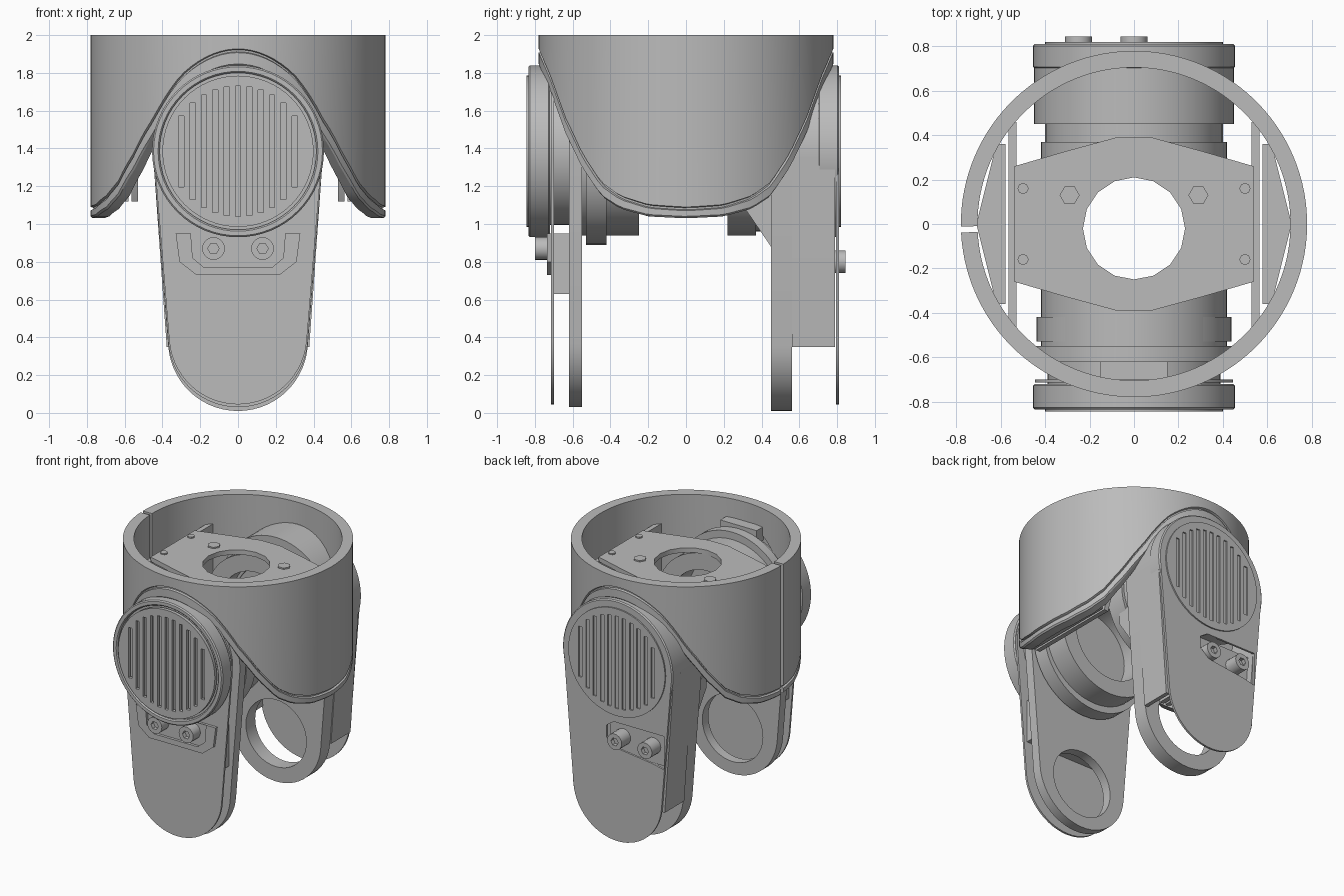
import bpy, bmesh, math
from mathutils import Matrix

if "Cube" in bpy.data.objects:
    bpy.data.objects.remove(bpy.data.objects["Cube"])

grey = bpy.data.materials.new("plain_grey")
grey.diffuse_color = (0.5, 0.5, 0.5, 1)
grey.use_nodes = True
grey.node_tree.nodes["Principled BSDF"].inputs["Base Color"].default_value = grey.diffuse_color

# local (x, y, depth) -> world for extrusions along each axis
AXES = {
    "x": Matrix(((0, 0, 1, 0), (1, 0, 0, 0), (0, 1, 0, 0), (0, 0, 0, 1))),
    "y": Matrix(((1, 0, 0, 0), (0, 0, -1, 0), (0, 1, 0, 0), (0, 0, 0, 1))),
    "z": Matrix.Identity(4),
}


def finish(name, mesh):
    mesh.materials.clear()
    mesh.materials.append(grey)
    ob = bpy.data.objects.new(name, mesh)
    bpy.context.collection.objects.link(ob)
    bpy.ops.object.select_all(action="DESELECT")
    ob.select_set(True)
    bpy.context.view_layer.objects.active = ob
    bpy.ops.object.shade_smooth_by_angle(angle=math.radians(30))
    return ob


def prism(name, loops, lo, hi, axis="y", bevel=0.0):
    """Extrude a flat outline (first loop) with holes (other loops) from lo to hi."""
    cu = bpy.data.curves.new(name, "CURVE")
    cu.dimensions = "2D"
    cu.fill_mode = "BOTH"
    cu.extrude = (hi - lo) / 2 - bevel
    cu.bevel_depth = bevel
    cu.bevel_resolution = 0
    cu.offset = -bevel
    for loop in loops:
        sp = cu.splines.new("POLY")
        sp.points.add(len(loop) - 1)
        for p, (a, b) in zip(sp.points, loop):
            p.co = (a, b, 0, 1)
        sp.use_cyclic_u = True
    tmp = bpy.data.objects.new("tmp", cu)
    bpy.context.collection.objects.link(tmp)
    mesh = bpy.data.meshes.new_from_object(
        tmp.evaluated_get(bpy.context.evaluated_depsgraph_get()))
    bpy.data.objects.remove(tmp)
    shift = {"x": (1, 0, 0), "y": (0, 1, 0), "z": (0, 0, 1)}[axis]
    mid = (lo + hi) / 2
    mesh.transform(Matrix.Translation([s * mid for s in shift]) @ AXES[axis])
    bm = bmesh.new()
    bm.from_mesh(mesh)
    bmesh.ops.remove_doubles(bm, verts=bm.verts, dist=1e-5)
    bmesh.ops.recalc_face_normals(bm, faces=bm.faces)
    bm.to_mesh(mesh)
    bm.free()
    mesh.name = name
    return finish(name, mesh)


def arc(cx, cy, r, a0=0.0, a1=360.0, n=48):
    full = abs(a1 - a0) >= 360
    return [(cx + r * math.cos(math.radians(a0 + (a1 - a0) * i / n)),
             cy + r * math.sin(math.radians(a0 + (a1 - a0) * i / n)))
            for i in range(n if full else n + 1)]


def rect(x0, x1, y0, y1):
    return [(x0, y0), (x1, y0), (x1, y1), (x0, y1)]


HEAD_Z, HEAD_R, FOOT_Z, FOOT_R = 1.385, 0.45, 0.38, 0.37


def arm_outline(inset=0.0, zmin=None, foot=0.01):
    rt, rb = HEAD_R - inset, FOOT_R - inset
    t = math.degrees(math.asin((HEAD_R - FOOT_R) / (HEAD_Z - FOOT_Z)))
    pts = arc(0, HEAD_Z, rt, -t, 180 + t, 36)
    if zmin is None:
        return pts + arc(0, FOOT_Z + foot - 0.01, rb, 180 + t, 360 - t, 28)
    w = rb + 0.01 + (zmin - FOOT_Z) * 0.09
    return [(w, zmin)] + pts + [(-w, zmin)]


# ---- round outer shell with wavy lower edge, trim band and a seam gap
EDGE = [(0, 1.03), (.2, 1.04), (.35, 1.08), (.45, 1.145), (.55, 1.29),
        (.637, 1.47), (.72, 1.70), (.79, 1.86)]


def edge_z(y):
    """Lower edge height and vertical band width at depth y."""
    y = abs(y)
    for (a, za), (b, zb) in zip(EDGE, EDGE[1:]):
        if y <= b:
            return za + (zb - za) * (y - a) / (b - a), .06 + .03 * min(1, y / .6) ** 2
    return EDGE[-1][1], .09


R, RI, N, GAP = 0.78, 0.705, 120, 0.036
bm = bmesh.new()
rings = []
for i in range(N + 1):
    a = math.pi + 0.05 + (2 * math.pi - GAP) * i / N
    z, w = edge_z(R * math.sin(a))
    prof = [(R, 2), (R, z + w), (R - .015, z + w - .005), (R - .015, z + w - .015),
            (R, z + w - .02), (R, z + .01), (R - .01, z), (RI, z), (RI, 2)]
    rings.append([bm.verts.new((r * math.cos(a), r * math.sin(a), h)) for r, h in prof])
for p, q in zip(rings, rings[1:]):
    for k in range(len(p)):
        j = (k + 1) % len(p)
        bm.faces.new((p[k], q[k], q[j], p[j]))
bm.faces.new(rings[0])
bm.faces.new(rings[-1])
bmesh.ops.recalc_face_normals(bm, faces=bm.faces)
me = bpy.data.meshes.new("outer_shell")
bm.to_mesh(me)
bm.free()
finish("outer_shell", me)

# ---- inner deck with round opening, its screws, side panels and pocket floors
deck = [(.54, .26), (.30, .33), (.08, .39), (-.08, .39), (-.30, .33), (-.54, .26),
        (-.54, -.26), (-.30, -.33), (-.08, -.39), (.08, -.39), (.30, -.33), (.54, -.26)]
prism("deck_plate", [deck, arc(0, -.02, .23, n=16)], 1.78, 1.815, "z")
side_panel = [(-.36, 1.12), (.36, 1.12), (.46, 1.40), (.46, 1.79), (-.5, 1.79), (-.5, 1.40)]
for s in (-1, 1):
    prism("deck_hex_bolt", [arc(s * .29, .13, .045, n=6)], 1.81, 1.825, "z")
    for y in (-.16, .16):
        prism("deck_screw", [arc(s * .5, y, .025, n=8)], 1.81, 1.825, "z")
    prism("side_panel", [side_panel], *sorted((s * .53, s * .565)), "x")
    floor = [(s * x, y) for x, y in ((.58, -.36), (.62, -.36), (.71, 0), (.62, .36), (.58, .36))]
    prism("side_pocket_floor", [floor], 1.12, 1.14, "z")

# ---- hollow drums between the arms
DZ = 1.36
for name, z, lo, hi, ro, ri in (("front_drum", DZ, -.55, -.25, .42, .30),
                                ("front_drum_flange", 1.33, -.53, -.42, .44, .33),
                                ("rear_drum", DZ, .22, .37, .42, .30),
                                ("rear_drum_neck", DZ, .37, .47, .40, .28)):
    prism(name, [arc(0, z, ro), arc(0, z, ri)], lo, hi)
prism("front_drum_core", [arc(0, DZ, .31)], -.50, -.46)
prism("rear_drum_core", [arc(0, DZ, .31)], .38, .42)

# ---- grilled round caps on both arm heads
slots = []
for i in range(-5, 6):
    x = i * .06
    h = math.sqrt(.365 ** 2 - x * x)
    slots.append(rect(x - .014, x + .014, HEAD_Z - h + .02, HEAD_Z + h - .02))
for tag, s, outer, inner in (("front", -1, .845, .72), ("rear", 1, .82, .70)):
    def span(a, b):
        return sorted((s * a, s * b))
    prism(tag + "_cap_ring", [arc(0, HEAD_Z, .455, n=64), arc(0, HEAD_Z, .415, n=64)],
          *span(inner, outer - .01), bevel=.008)
    prism(tag + "_cap_grille", [arc(0, HEAD_Z, .40, n=64)] + slots, *span(outer - .025, outer))
    prism(tag + "_cap_back", [arc(0, HEAD_Z, .42, n=64)], *span(inner, outer - .045))

# ---- front arm: thick inner plate with round opening, neck, thin cover sheet
foot_hole = arc(0, .37, .25, n=40)
prism("front_arm_plate", [arm_outline(foot=.03), foot_hole], -.62, -.55)
prism("front_arm_neck", [arc(0, HEAD_Z, .39)], -.73, -.60)
prism("front_arm_cover", [arm_outline(.005, foot=.04)], -.715, -.70)
prism("front_arm_rib", [rect(-.36, .36, .63, .95)], -.70, -.61)
pocket = [(-.33, .95), (-.31, .80), (-.22, .73), (.22, .73), (.31, .80), (.33, .95)]
recess = [(-.25, .95), (-.24, .82), (-.18, .77), (.18, .77), (.24, .82), (.25, .95)]
prism("front_bolt_frame", [pocket, recess], -.735, -.71)

# ---- rear arm: inner ring plate, open housing wall, cover sheet with bolt pocket
prism("rear_arm_plate", [arm_outline(foot=.01), foot_hole], .45, .56)
prism("rear_arm_housing",
      [arm_outline(0, zmin=.35) + arm_outline(.03, zmin=.35)[::-1]], .56, .79)
prism("rear_arm_neck", [arc(0, HEAD_Z, .41)], .55, .72)
prism("rear_arm_cover", [arm_outline(.005, foot=.04),
                         [(-.385, .68), (-.30, .70), (.02, .74), (.09, .80), (.09, .89),
                          (.03, .93), (-.385, .93)]], .795, .81)
prism("rear_bolt_pocket", [rect(-.39, .11, .67, .93)], .67, .74)
# sloping gusset joining the rear arm to the drum
prism("rear_arm_gusset", [[(.30, 1.10), (.45, .88), (.45, .70), (.50, .70), (.50, 1.20),
                           (.30, 1.20)]], -.38, .38, "x")

# ---- cap screws in both bolt pockets
for x, z, lo, hi in ((-.13, .87, -.80, -.70), (.13, .87, -.80, -.70),
                     (-.25, .80, .73, .845), (0, .80, .73, .845)):
    outer_end = lo if lo < 0 else hi
    step = .03 if lo < 0 else -.03
    prism("bolt_head", [arc(x, z, .06, n=20), arc(x, z, .03, n=6)], lo, hi)
    prism("bolt_socket_floor", [arc(x, z, .032, n=6)],
          *sorted((outer_end + step, outer_end + step * 1.5)))

# ---- small block on top of the front arm, behind the shell wall
prism("front_top_block", [rect(-.15, .15, -.70, -.62)], 1.76, 1.86, "z")
